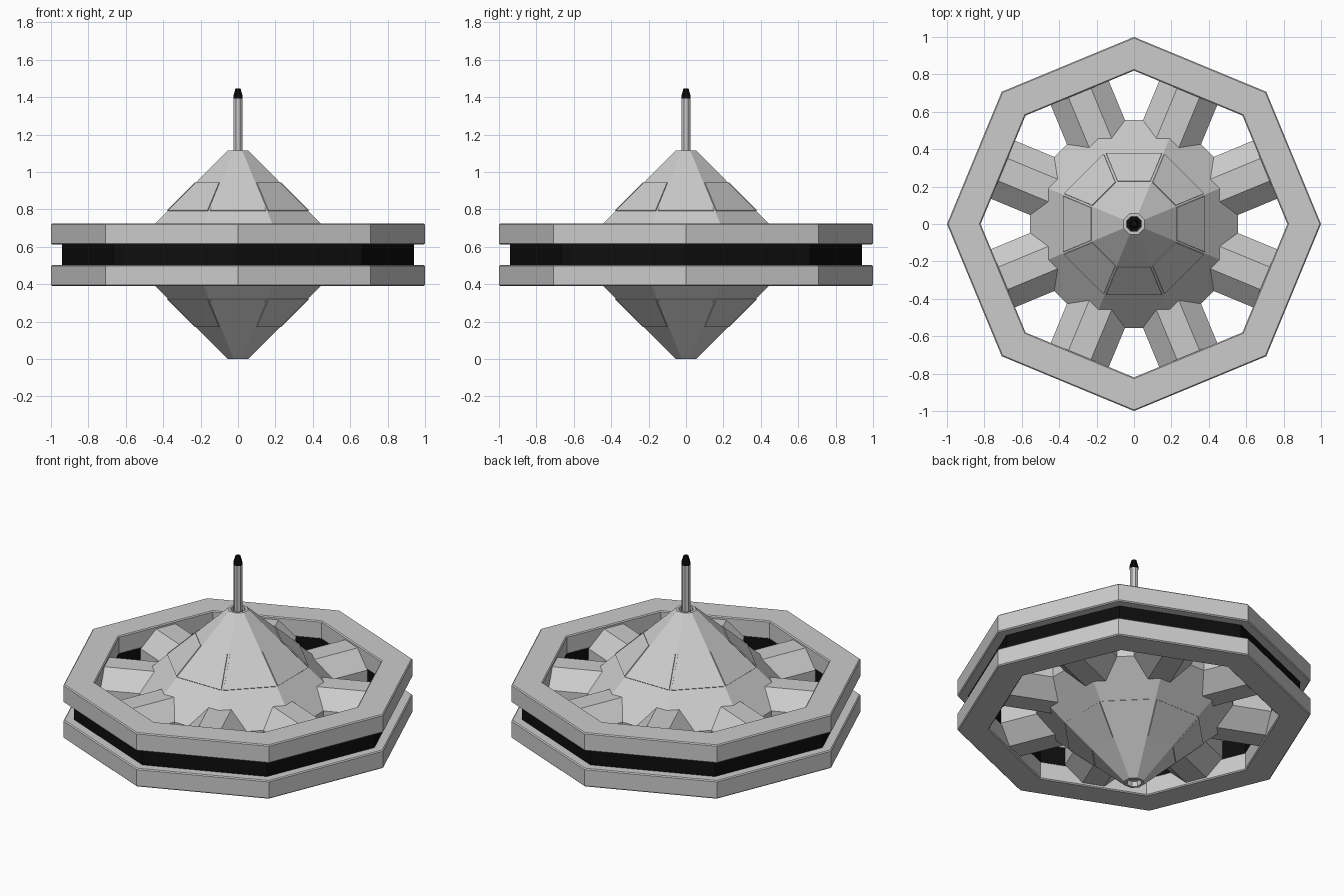
import bpy, bmesh
from math import cos, sin, pi, tan
from mathutils import Matrix, Vector

if "Cube" in bpy.data.objects:
    bpy.data.objects.remove(bpy.data.objects["Cube"])

N = 8
STEP = 2 * pi / N
HALF = STEP / 2
MID = 0.5575          # height of the mirror plane

black = bpy.data.materials.new("black")
black.diffuse_color = (0.004, 0.004, 0.004, 1)
black.use_nodes = True
black.node_tree.nodes["Principled BSDF"].inputs["Base Color"].default_value = black.diffuse_color


def finish(name, bm, mat=None, bevel=0):
    bmesh.ops.remove_doubles(bm, verts=bm.verts, dist=1e-5)
    bmesh.ops.recalc_face_normals(bm, faces=bm.faces)
    mesh = bpy.data.meshes.new(name)
    bm.to_mesh(mesh)
    bm.free()
    ob = bpy.data.objects.new(name, mesh)
    bpy.context.collection.objects.link(ob)
    if mat:
        mesh.materials.append(mat)
    if bevel:
        mod = ob.modifiers.new("bevel", 'BEVEL')
        mod.width, mod.segments = bevel, 1
        mod.limit_method, mod.angle_limit = 'ANGLE', 1.0
    return ob


def lathe(name, profile, phase=0.0, closed=False, mat=None, bevel=0):
    """Eight-sided turned solid from (radius, z) points."""
    bm = bmesh.new()
    rows = [[bm.verts.new((r * cos(phase + i * STEP), r * sin(phase + i * STEP), z))
             for i in range(N)] for r, z in profile]
    pairs = list(zip(rows, rows[1:])) + ([(rows[-1], rows[0])] if closed else [])
    for a, b in pairs:
        for i in range(N):
            j = (i + 1) % N
            bm.faces.new((a[i], a[j], b[j], b[i]))
    if not closed:
        bm.faces.new(rows[0])
        bm.faces.new(rows[-1])
    return finish(name, bm, mat, bevel)


def loft(bm, ring_a, ring_b, matrix):
    """Closed prism between two matching outlines."""
    a = [bm.verts.new(matrix @ Vector(p)) for p in ring_a]
    b = [bm.verts.new(matrix @ Vector(p)) for p in ring_b]
    n = len(a)
    bm.faces.new(a)
    bm.faces.new(b)
    for i in range(n):
        j = (i + 1) % n
        bm.faces.new((a[i], a[j], b[j], b[i]))


def tube(name, r0, r1, z0, z1, mat=None, bevel=0):
    lathe(name, [(r0, z0), (r1, z0), (r1, z1), (r0, z1)], closed=True, mat=mat, bevel=bevel)


# Outer rim: two octagonal rings with a black band between
tube("lower_rim_ring", 0.82, 1.0, 0.39, 0.503, bevel=0.006)
tube("upper_rim_ring", 0.82, 1.0, 0.612, 0.725, bevel=0.006)
tube("rim_band", 0.822, 0.94, 0.50, 0.615, mat=black)

# Double-cone hub with a shallow recess at each end
K = 1 / cos(HALF)
hub = [(0.035, 0.03), (0.04, 0), (0.055, 0), (0.555, 0.505),
       (0.555, 0.61), (0.055, 1.115), (0.04, 1.115), (0.035, 1.085)]
lathe("hub", [(r * K, z) for r, z in hub], phase=HALF)
lathe("hub_top_recess", [(0.04, 1.08), (0.04, 1.092)], phase=HALF, mat=black)

# Thin plates on the hub faces, above and below
for name, flip in (("upper_hub_plates", False), ("lower_hub_plates", True)):
    bm = bmesh.new()
    for i in range(N):
        rings = []
        for lift in (-0.006, 0.005):
            pts = []
            for z, s in ((0.79, -1), (0.79, 1), (0.94, 1), (0.94, -1)):
                a = 1.165 - z
                w = a * tan(HALF) - 0.006
                zz = z + lift
                pts.append((a + lift, s * w, 2 * MID - zz if flip else zz))
            rings.append(pts)
        loft(bm, *rings, Matrix.Rotation(i * STEP, 4, 'Z'))
    finish(name, bm)

# Eight spokes with chamfered top and bottom
section = [(-0.168, 0.505), (-0.065, 0.407), (0.065, 0.407), (0.168, 0.505),
           (0.168, 0.61), (0.065, 0.708), (-0.065, 0.708), (-0.168, 0.61)]
bm = bmesh.new()
for i in range(N):
    loft(bm, [(0.38, y, z) for y, z in section], [(0.77, y, z) for y, z in section],
         Matrix.Rotation(HALF + i * STEP, 4, 'Z'))
finish("spokes", bm)

# Spindle and its black tip
lathe("spindle", [(0.025, 1.06), (0.025, 1.395)], phase=HALF)
lathe("spindle_tip", [(0.027, 1.393), (0.027, 1.405), (0.015, 1.447)], phase=HALF, mat=black)
